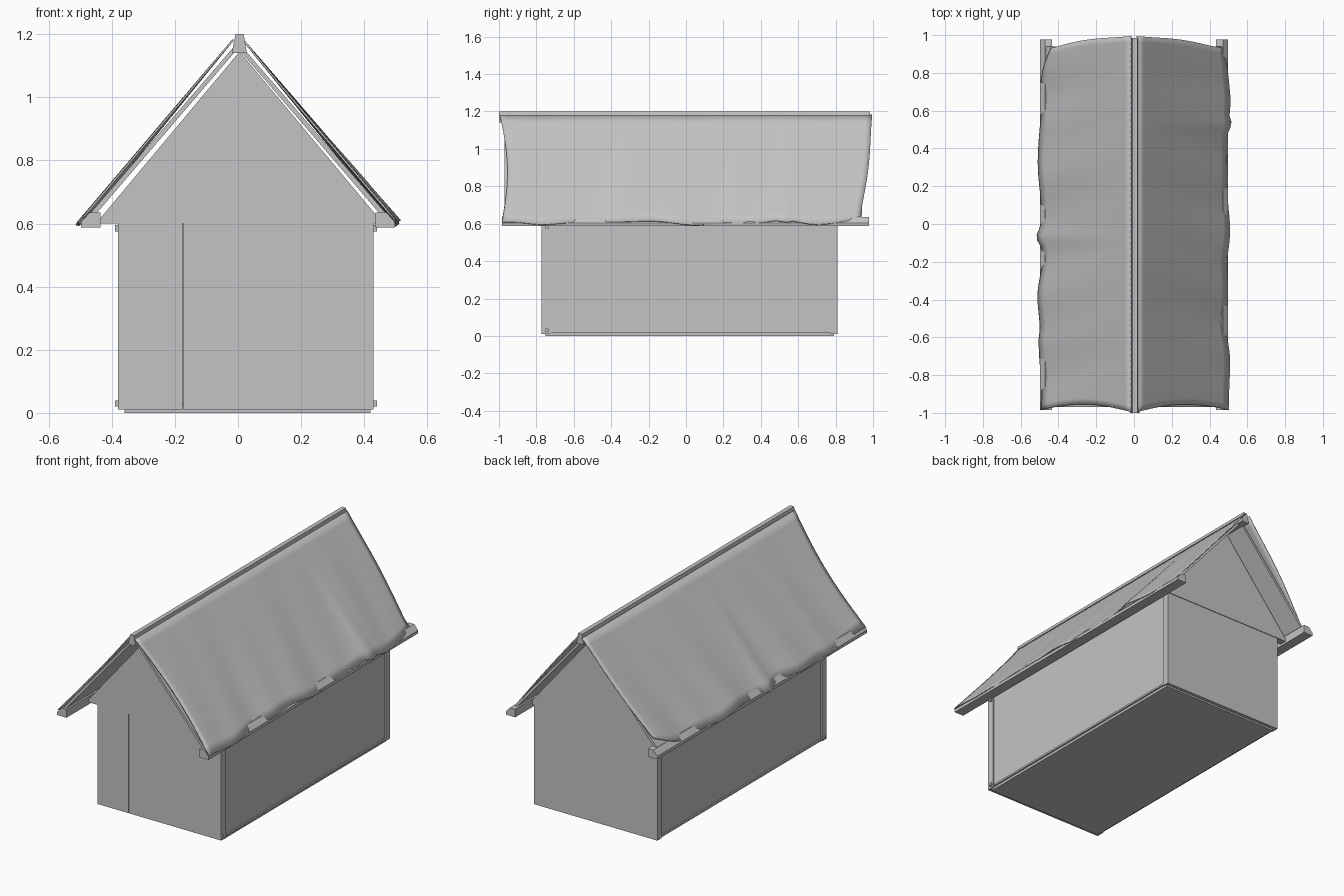
import bpy, bmesh
from math import sin, cos, exp
from mathutils import Vector

if "Cube" in bpy.data.objects:
    bpy.data.objects.remove(bpy.data.objects["Cube"], do_unlink=True)

grey = bpy.data.materials.new("plain_grey")
grey.use_nodes = True
tone = (0.55, 0.55, 0.55, 1)
grey.diffuse_color = tone
grey.node_tree.nodes["Principled BSDF"].inputs["Base Color"].default_value = tone


def make(name, bm):
    bmesh.ops.recalc_face_normals(bm, faces=bm.faces)
    mesh = bpy.data.meshes.new(name)
    bm.to_mesh(mesh)
    bm.free()
    mesh.materials.append(grey)
    obj = bpy.data.objects.new(name, mesh)
    bpy.context.collection.objects.link(obj)
    return obj


def prism(name, profile, y0, y1):
    """Extrude an x-z profile along y."""
    bm = bmesh.new()
    face = bm.faces.new([bm.verts.new((x, y0, z)) for x, z in profile])
    ext = bmesh.ops.extrude_face_region(bm, geom=[face])
    moved = [v for v in ext["geom"] if isinstance(v, bmesh.types.BMVert)]
    bmesh.ops.translate(bm, verts=moved, vec=(0, y1 - y0, 0))
    return make(name, bm)


def box(name, x0, x1, y0, y1, z0, z1):
    return prism(name, [(x0, z0), (x1, z0), (x1, z1), (x0, z1)], y0, y1)


# Floor and walls
box("floor_slab", -0.36, 0.42, -0.75, 0.79, 0, 0.03)
box("left_wall", 0.38, 0.422, -0.73, 0.77, 0.015, 0.6)
box("right_wall", -0.372, -0.33, -0.73, 0.77, 0.015, 0.6)
box("back_wall", -0.38, 0.43, 0.77, 0.81, 0.01, 0.6)
box("front_wall", -0.172, 0.43, -0.773, -0.73, 0.01, 0.6)
box("front_door", -0.38, -0.176, -0.773, -0.73, 0.01, 0.6)
box("door_backing", -0.2, -0.15, -0.745, -0.725, 0.02, 0.6)

# Sill strips and corner tabs
box("left_sill", 0.42, 0.43, -0.72, 0.785, 0.015, 0.026)
box("right_sill", -0.38, -0.37, -0.72, 0.785, 0.015, 0.026)
for name, x in (("left", 0.427), ("right", -0.39)):
    for level, z in (("lower", 0.02), ("upper", 0.575)):
        box(f"{name}_{level}_tab", x, x + 0.013, -0.75, -0.735, z, z + 0.02)

# Gables
for name, y0, y1 in (("front_gable", -0.777, -0.73), ("back_gable", 0.77, 0.814)):
    prism(name, [(-0.45, 0.6), (0.46, 0.6), (0.005, 1.145)], y0, y1)

# Ridge cap, roof boards and eave beams
prism("ridge_cap", [(-0.02, 1.14), (0.028, 1.14), (0.018, 1.2), (-0.008, 1.2)], -1, 0.985)
for side, s in (("left", 1), ("right", -1)):
    prism(f"{side}_roof_board",
          [(s * x, z) for x, z in ((0, 1.155), (0.48, 0.595), (0.492, 0.605), (0, 1.175))],
          -0.97, 0.94)
    prism(f"{side}_eave_beam",
          [(s * x, z) for x, z in ((0.435, 0.587), (0.497, 0.587), (0.497, 0.605), (0.47, 0.635), (0.435, 0.635))],
          -0.985, 0.978)


def roof_sheet(name, s, creases, corner):
    """Loose covering with a wavy hem, soft ripples and a few sharp folds."""
    rows, cols = 64, 14
    bm = bmesh.new()
    grid = []
    for i in range(rows + 1):
        t = i / rows
        line = []
        for j in range(cols + 1):
            v = j / cols
            front = -0.995 + 0.035 * sin(3.1 * v) + 0.01 * v
            back = 0.995 - 0.05 * v + 0.015 * sin(5 * v) * v
            y = front + (back - front) * t
            hem = 0.493 + 0.006 * sin(7 * y + s) + 0.004 * cos(17 * y)
            lift = 0.004 + 0.005 * v * (sin(9 * y + 2 * s + v) + 0.6 * sin(21 * y + 3 * v))
            for y0, reach, width in creases:
                fold = exp(-((y - y0) / width) ** 2) * v
                hem += reach * fold
                lift += 0.5 * reach * fold
            # back lower corner is drawn inwards
            hem -= corner * max(0, (y - 0.7) / 0.25) ** 2 * v ** 6
            x = 0.012 + v * (hem - 0.012)
            z = 1.18 - 1.2 * (x - 0.012)
            line.append(bm.verts.new(Vector((s * (x + 0.77 * lift), y, z + 0.64 * lift))))
        grid.append(line)
    for a, b in zip(grid, grid[1:]):
        for j in range(cols):
            bm.faces.new((a[j], b[j], b[j + 1], a[j + 1]))
    obj = make(name, bm)
    solid = obj.modifiers.new("thickness", "SOLIDIFY")
    solid.thickness = 0.006
    solid.offset = 0
    bpy.ops.object.select_all(action="DESELECT")
    obj.select_set(True)
    bpy.context.view_layer.objects.active = obj
    bpy.ops.object.shade_smooth_by_angle(angle=0.6)


roof_sheet("left_roof_sheet", 1, [(0.53, 0.014, 0.03), (0.64, 0.012, 0.09)], 0.025)
roof_sheet("right_roof_sheet", -1, [(-0.07, 0.018, 0.04), (-0.62, 0.004, 0.03)], 0.06)
